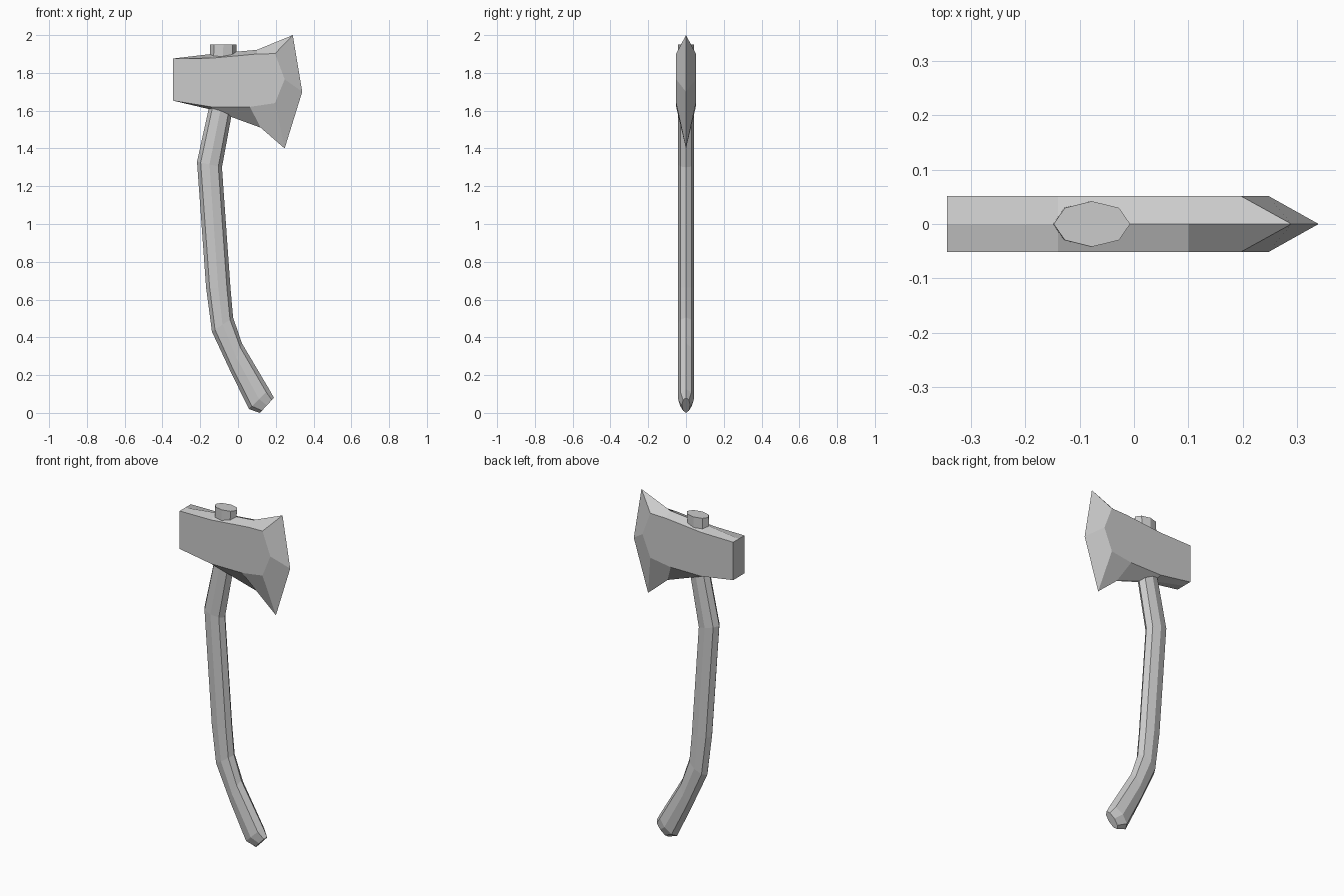
import bpy, bmesh
from math import sin, cos, pi

if "Cube" in bpy.data.objects:
    bpy.data.objects.remove(bpy.data.objects["Cube"])


def make_object(name, bm):
    bmesh.ops.recalc_face_normals(bm, faces=bm.faces[:])
    mesh = bpy.data.meshes.new(name)
    bm.to_mesh(mesh)
    bm.free()
    obj = bpy.data.objects.new(name, mesh)
    bpy.context.collection.objects.link(obj)
    return obj


def bridge(bm, a, b):
    n = len(a)
    for i in range(n):
        j = (i + 1) % n
        bm.faces.new((a[i], a[j], b[j], b[i]))


# Axe head: flat cheeks joined to a wider ridge outline on the centre plane
cheek = [(-.344, 1.876), (-.14, 1.878), (.10, 1.90), (.196, 1.902), (.247, 1.766),
         (.196, 1.64), (.063, 1.62), (-.14, 1.62), (-.344, 1.653)]
ridge = [(-.344, 1.876), (-.14, 1.90), (.10, 1.922), (.29, 2.0), (.34, 1.70),
         (.247, 1.40), (.12, 1.51), (-.14, 1.605), (-.344, 1.653)]
bm = bmesh.new()
middle = [bm.verts.new((x, 0, z)) for x, z in ridge]
for side in (-1, 1):
    outer = [bm.verts.new((x, side * .052, z)) for x, z in cheek]
    bridge(bm, middle, outer)
    bm.faces.new(outer)
make_object("axe_head", bm)

# Handle: eight-sided rings, each given as (left x, z, right x, z, half depth)
rings = [(-.148, 1.95, -.007, 1.95, .042),
         (-.153, 1.62, -.026, 1.62, .042),
         (-.217, 1.33, -.085, 1.30, .042),
         (-.169, .664, -.04, .664, .042),
         (-.138, .43, -.026, .505, .042),
         (-.037, .214, .021, .368, .042),
         (.058, .02, .165, .125, .042),
         (.116, 0, .19, .08, .022)]
bm = bmesh.new()
loops = []
for xl, zl, xr, zr, depth in rings:
    loop = []
    for k in range(8):
        a = k * pi / 4
        loop.append(bm.verts.new(((xl + xr) / 2 + (xr - xl) / 2 * cos(a),
                                  depth * sin(a),
                                  (zl + zr) / 2 + (zr - zl) / 2 * cos(a))))
    loops.append(loop)
for a, b in zip(loops, loops[1:]):
    bridge(bm, a, b)
bm.faces.new(loops[0])
bm.faces.new(loops[-1])
make_object("handle", bm)
